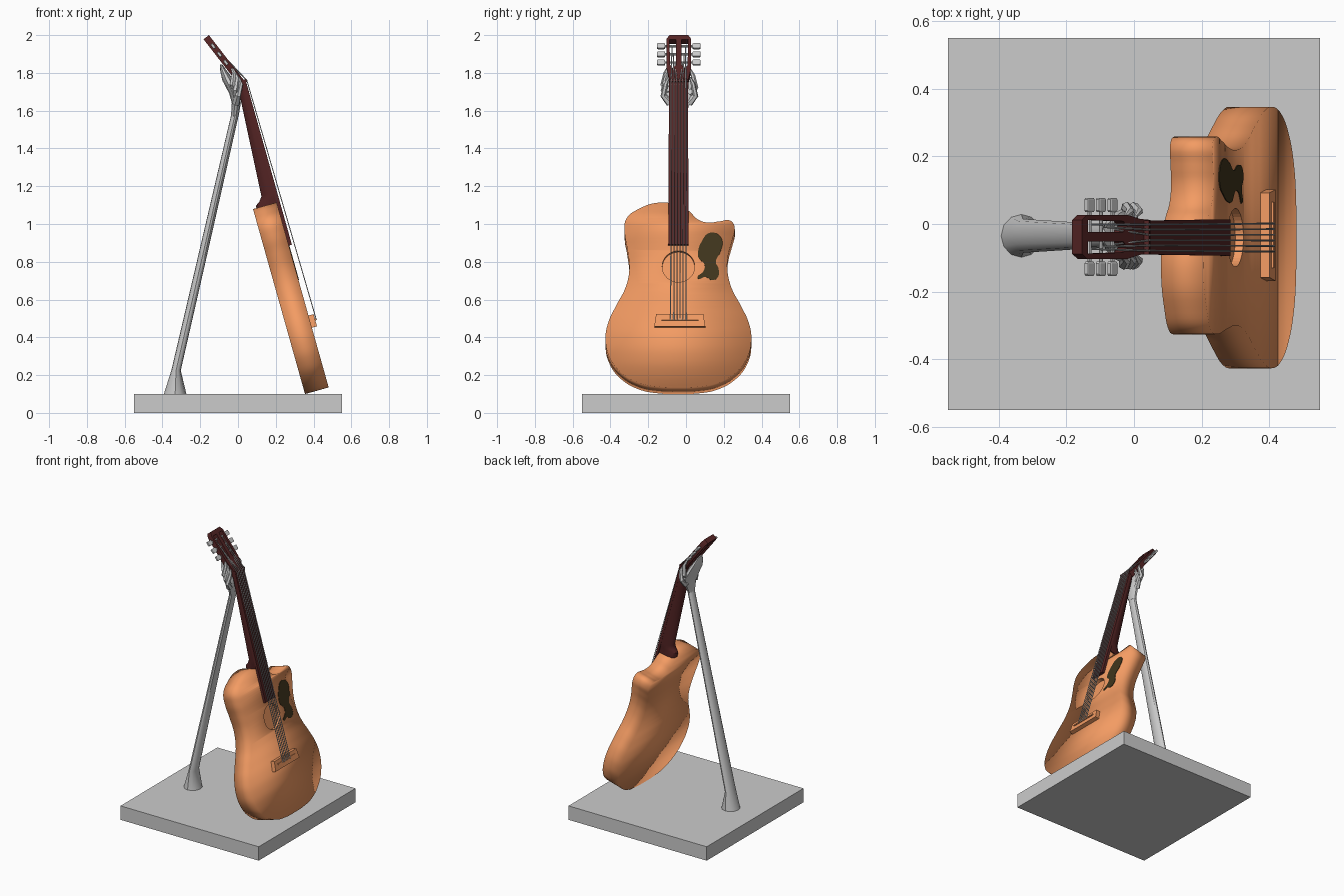
import bpy, bmesh, math
from mathutils import Matrix, Vector

if "Cube" in bpy.data.objects:
    bpy.data.objects.remove(bpy.data.objects["Cube"])


def frame(origin, deg):
    """Leaning frame: local x = across, y = up along the lean, z = out of the front."""
    s, c = math.sin(math.radians(deg)), math.cos(math.radians(deg))
    return Matrix(((0, -s, c, origin[0]), (1, 0, 0, origin[1]),
                   (0, c, s, origin[2]), (0, 0, 0, 1)))


GUITAR = frame((0.48, -0.04, 0.135), 15.7)
HEAD = frame((0.036, -0.038, 1.755), 37.8)


def material(name, rgb):
    m = bpy.data.materials.new(name)
    m.diffuse_color = (*rgb, 1)
    m.use_nodes = True
    m.node_tree.nodes["Principled BSDF"].inputs["Base Color"].default_value = m.diffuse_color
    return m


WOOD = material("orange_wood", (0.9, 0.33, 0.125))
DARK = material("dark_red_wood", (0.09, 0.018, 0.018))
GUARD = material("dark_plate", (0.05, 0.035, 0.012))


def activate(ob):
    bpy.ops.object.select_all(action='DESELECT')
    bpy.context.view_layer.objects.active = ob
    ob.select_set(True)


def finish(ob, mat=None, smooth=True):
    activate(ob)
    if ob.type == 'CURVE':
        bpy.ops.object.convert(target='MESH')
        ob = bpy.context.object
    if mat:
        ob.data.materials.clear()
        ob.data.materials.append(mat)
    if smooth:
        bpy.ops.object.shade_smooth_by_angle(angle=math.radians(35))
    return ob


def plate(name, outlines, z0, z1, mtx, mat, curved=False):
    """Extruded outline; extra outlines become holes."""
    cu = bpy.data.curves.new(name, 'CURVE')
    cu.dimensions, cu.fill_mode = '2D', 'BOTH'
    cu.extrude, cu.resolution_u = (z1 - z0) / 2, 5
    for pts in outlines:
        sp = cu.splines.new('BEZIER')
        sp.bezier_points.add(len(pts) - 1)
        for bp, (x, y) in zip(sp.bezier_points, pts):
            bp.co = (x, y, 0)
            bp.handle_left_type = bp.handle_right_type = 'AUTO' if curved else 'VECTOR'
        if not curved:
            sp.resolution_u = 1
        sp.use_cyclic_u = True
    ob = bpy.data.objects.new(name, cu)
    bpy.context.collection.objects.link(ob)
    ob.matrix_world = mtx @ Matrix.Translation((0, 0, (z0 + z1) / 2))
    return finish(ob, mat)


def rods(name, paths, mat=None, res=2):
    """Round rods through (point, radius) lists."""
    cu = bpy.data.curves.new(name, 'CURVE')
    cu.dimensions, cu.bevel_depth = '3D', 1
    cu.bevel_resolution, cu.use_fill_caps = res, True
    for path in paths:
        sp = cu.splines.new('POLY')
        sp.points.add(len(path) - 1)
        for p, (co, r) in zip(sp.points, path):
            p.co, p.radius = (*co, 1), r
    ob = bpy.data.objects.new(name, cu)
    bpy.context.collection.objects.link(ob)
    return finish(ob, mat)


def loft(name, rings, mtx=Matrix(), mat=None):
    bm = bmesh.new()
    loops = [[bm.verts.new(mtx @ Vector(p)) for p in r] for r in rings]
    n = len(loops[0])
    for a, b in zip(loops, loops[1:]):
        for i in range(n):
            bm.faces.new((a[i], a[(i + 1) % n], b[(i + 1) % n], b[i]))
    bm.faces.new(loops[0])
    bm.faces.new(loops[-1])
    bmesh.ops.recalc_face_normals(bm, faces=bm.faces)
    me = bpy.data.meshes.new(name)
    bm.to_mesh(me)
    bm.free()
    ob = bpy.data.objects.new(name, me)
    bpy.context.collection.objects.link(ob)
    return finish(ob, mat)


def oval(z, cx, hx, hy, n=12):
    return [(cx + hx * math.cos(2 * math.pi * i / n),
             -0.035 + hy * math.sin(2 * math.pi * i / n), z) for i in range(n)]


def rect(x0, x1, y0, y1):
    return [(x0, y0), (x1, y0), (x1, y1), (x0, y1)]


def on_front(pts):
    """Points read as world (y, z) on the front face, to guitar coordinates."""
    return [(y + 0.04, (z - 0.135) / 0.963) for y, z in pts]


# base slab
bpy.ops.mesh.primitive_cube_add(size=1, location=(0, 0, 0.05))
base = bpy.context.object
base.name, base.scale = "stand_base", (1.1, 1.1, 0.1)

# stand post with flared foot
loft("stand_post", [oval(*r) for r in (
    (0.095, -0.333, 0.061, 0.064), (0.225, -0.328, 0.025, 0.05),
    (0.9, -0.172, 0.023, 0.04), (1.6, -0.011, 0.02, 0.03))])

# hand-shaped holder: palm, then fingers and thumb cupping the neck
loft("holder_palm", [oval(*r, n=10) for r in (
    (1.57, -0.017, 0.02, 0.03), (1.64, -0.009, 0.024, 0.06),
    (1.69, -0.018, 0.028, 0.088), (1.76, -0.052, 0.031, 0.07),
    (1.81, -0.076, 0.018, 0.045), (1.845, -0.09, 0.006, 0.02))])
rods("holder_fingers", [
    [((-0.01, -0.035 + s * 0.05, 1.64 + d), 0.022),
     ((0.0 - d * 0.5, -0.035 + s * 0.085, 1.68 + d), 0.016),
     ((0.015 - d * 0.6, -0.035 + s * 0.072, 1.74 + d), 0.012),
     ((0.005 - d * 0.7, -0.035 + s * 0.057, 1.775 + d), 0.005)]
    for s in (-1, 1) for d in ((0, 0.03, 0.06) if s < 0 else (0, 0.045))], res=1)

# guitar body with cutaway and a sound hole recess
body = plate("guitar_body", [on_front([
    (-0.04, 0.135), (-0.14, 0.138), (-0.246, 0.158), (-0.345, 0.215), (-0.405, 0.295),
    (-0.426, 0.385), (-0.413, 0.475), (-0.37, 0.568), (-0.32, 0.664), (-0.30, 0.76),
    (-0.31, 0.865), (-0.325, 0.96), (-0.315, 1.03), (-0.246, 1.082), (-0.15, 1.113),
    (-0.06, 1.105), (0.015, 1.07), (0.06, 1.026), (0.114, 1.008), (0.177, 1.014),
    (0.235, 1.018), (0.257, 0.985), (0.245, 0.918), (0.224, 0.84), (0.219, 0.76),
    (0.24, 0.664), (0.29, 0.568), (0.333, 0.475), (0.346, 0.385), (0.325, 0.295),
    (0.265, 0.215), (0.166, 0.158), (0.06, 0.138)])], -0.13, 0, GUITAR, WOOD, True)
bpy.ops.mesh.primitive_cylinder_add(vertices=40, radius=0.086, depth=0.05)
cutter = bpy.context.object
cutter.name = "sound_hole_cutter"
cutter.data.materials.append(WOOD)
cutter.matrix_world = GUITAR @ Matrix.Translation((0, 0.665, 0))
mod = body.modifiers.new("sound_hole", 'BOOLEAN')
mod.operation, mod.object, mod.solver = 'DIFFERENCE', cutter, 'EXACT'
activate(body)
bpy.ops.object.modifier_apply(modifier=mod.name)
bpy.data.objects.remove(cutter)

# pickguard
plate("pickguard", [on_front([
    (0.115, 0.948), (0.155, 0.952), (0.19, 0.918), (0.183, 0.855), (0.158, 0.80),
    (0.173, 0.76), (0.166, 0.715), (0.135, 0.703), (0.105, 0.72), (0.062, 0.712),
    (0.093, 0.75), (0.098, 0.785), (0.066, 0.822), (0.066, 0.865), (0.085, 0.91)])],
    -0.002, 0.003, GUITAR, GUARD, True)

# bridge with saddle
plate("bridge", [[(-0.128, 0.328), (0.142, 0.328), (0.132, 0.395), (-0.118, 0.395)]],
      -0.002, 0.028, GUITAR, WOOD)
plate("saddle", [rect(-0.09, 0.105, 0.36, 0.37)], 0.02, 0.034, GUITAR, WOOD)

# neck with rounded back and heel, fingerboard, nut
loft("neck", [[(w * math.cos(math.pi * i / 10), v, 0.002 - d * math.sin(math.pi * i / 10))
               for i in range(11)] for v, w, d in (
    (0.99, 0.044, 0.118), (1.03, 0.046, 0.112), (1.045, 0.05, 0.09),
    (1.07, 0.052, 0.071), (1.66, 0.05, 0.034), (1.70, 0.049, 0.02))], GUITAR, DARK)
plate("fingerboard", [[(-0.054, 0.78), (0.054, 0.78), (0.05, 1.69), (-0.05, 1.69)]],
      -0.001, 0.017, GUITAR, DARK)
plate("nut", [rect(-0.05, 0.05, 1.675, 1.69)], 0.01, 0.022, GUITAR, DARK)

# slotted headstock
slots = [[(s * x, y) for x, y in ((0.014, 0.11), (0.032, 0.09), (0.046, 0.11),
                                  (0.05, 0.28), (0.014, 0.28))] for s in (-1, 1)]
plate("headstock", [[(-0.05, -0.02), (0.05, -0.02), (0.053, 0.03), (0.065, 0.09),
                     (0.065, 0.285), (0.05, 0.31), (-0.05, 0.31), (-0.065, 0.285),
                     (-0.065, 0.09), (-0.053, 0.03)]] + slots, -0.036, 0, HEAD, DARK)

# tuners: rollers through the slots and a flat knob on each side
rows = (0.14, 0.195, 0.25)
rods("tuner_rollers", [[(HEAD @ Vector((s * x, t, -0.018)), 0.006) for x in (0.006, 0.09)]
                       for s in (-1, 1) for t in rows])
for s in (-1, 1):
    for i, t in enumerate(rows):
        bpy.ops.mesh.primitive_cube_add(size=1)
        knob = bpy.context.object
        knob.name = f"tuner_knob_{'left' if s < 0 else 'right'}_{i + 1}"
        knob.matrix_world = (HEAD @ Matrix.Translation((s * 0.094, t, -0.018))
                             @ Matrix.Diagonal((0.042, 0.032, 0.016, 1)))
        bev = knob.modifiers.new("bevel", 'BEVEL')
        bev.width, bev.segments = 0.12, 1

# strings from bridge over the nut to the rollers
paths = []
for i in range(6):
    k = i - 2.5
    s = 1 if k > 0 else -1
    row = rows[int(abs(k))] if s > 0 else rows[2 - i]
    paths.append([(GUITAR @ Vector((k * 0.0165, 0.36, 0.034)), 0.0028),
                  (GUITAR @ Vector((k * 0.0155, 1.683, 0.023)), 0.0028),
                  (HEAD @ Vector((s * (0.022 + 0.007 * (abs(k) - 0.5)), row, -0.012)), 0.0028)])
rods("strings", paths, res=1)
